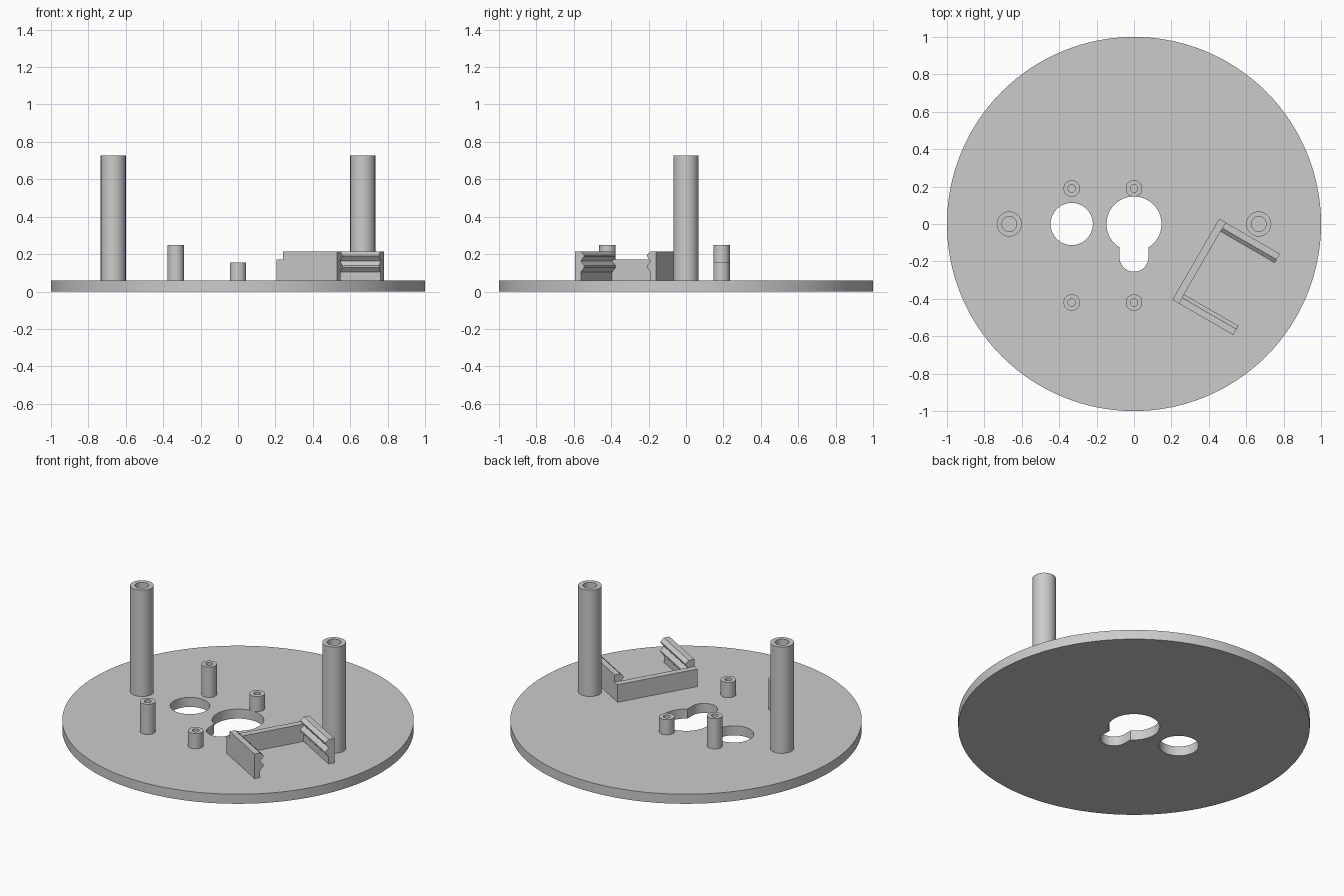
import bpy, bmesh, math
from mathutils import Matrix, Vector

cube = bpy.data.objects.get("Cube")
if cube:
    bpy.data.objects.remove(cube, do_unlink=True)

GREY = (0.6, 0.6, 0.6, 1)
mat = bpy.data.materials.new("plain grey")
mat.use_nodes = True
mat.diffuse_color = GREY
bsdf = next(n for n in mat.node_tree.nodes if n.type == 'BSDF_PRINCIPLED')
bsdf.inputs["Base Color"].default_value = GREY

THICK = 0.06   # plate thickness
SINK = 0.01    # how far parts reach into the plate


def finish(obj, smooth=False):
    obj.data.materials.clear()
    obj.data.materials.append(mat)
    bpy.ops.object.select_all(action='DESELECT')
    obj.select_set(True)
    bpy.context.view_layer.objects.active = obj
    if smooth:
        bpy.ops.object.shade_smooth_by_angle(angle=math.radians(30))
    return obj


def mesh_object(name, bm, smooth=False):
    bmesh.ops.remove_doubles(bm, verts=bm.verts, dist=0.0001)
    bmesh.ops.recalc_face_normals(bm, faces=bm.faces)
    me = bpy.data.meshes.new(name)
    bm.to_mesh(me)
    bm.free()
    obj = bpy.data.objects.new(name, me)
    bpy.context.collection.objects.link(obj)
    return finish(obj, smooth)


def arc(cx, cy, r, start, end, steps):
    angles = [math.radians(start + (end - start) * i / steps) for i in range(steps + 1)]
    return [(cx + r * math.cos(a), cy + r * math.sin(a)) for a in angles]


def circle(cx, cy, r, steps):
    return arc(cx, cy, r, 0, 360, steps)[:-1]


# Base plate: filled outline with a round hole and a keyhole
BIG_R, SLOT_R, SLOT_Y = 0.147, 0.078, -0.177
meet = math.degrees(math.acos(SLOT_R / BIG_R))
keyhole = arc(0, 0, BIG_R, -meet, 180 + meet, 48) + arc(0, SLOT_Y, SLOT_R, 180, 360, 24)

curve = bpy.data.curves.new("plate_outline", 'CURVE')
curve.dimensions = '2D'
curve.fill_mode = 'BOTH'
curve.extrude = THICK / 2
for outline in (circle(0, 0, 1, 128), circle(-0.333, 0, 0.113, 48), keyhole):
    spline = curve.splines.new('POLY')
    spline.points.add(len(outline) - 1)
    for point, (x, y) in zip(spline.points, outline):
        point.co = (x, y, THICK / 2, 1)
    spline.use_cyclic_u = True
outline_obj = bpy.data.objects.new("plate_outline", curve)
bpy.context.collection.objects.link(outline_obj)
bpy.context.view_layer.update()
flat = bpy.data.meshes.new_from_object(
    outline_obj.evaluated_get(bpy.context.evaluated_depsgraph_get()))
bpy.data.objects.remove(outline_obj, do_unlink=True)
bm = bmesh.new()
bm.from_mesh(flat)
bpy.data.meshes.remove(flat)
# Keep the plate standing on the ground
low = min(v.co.z for v in bm.verts)
bmesh.ops.translate(bm, verts=bm.verts, vec=(0, 0, -low))
mesh_object("base_plate", bm, smooth=True)


# Hollow posts: a rectangular section spun round the post axis
def tube(name, x, y, r, bore, top):
    bm = bmesh.new()
    low = THICK - SINK
    section = [(r, low), (r, top), (bore, top), (bore, low)]
    verts = [bm.verts.new((a, 0, z)) for a, z in section]
    edges = [bm.edges.new((verts[i], verts[(i + 1) % 4])) for i in range(4)]
    bmesh.ops.spin(bm, geom=verts + edges, cent=(0, 0, 0), axis=(0, 0, 1),
                   angle=math.tau, steps=48)
    obj = mesh_object(name, bm, smooth=True)
    obj.location = (x, y, 0)


for side, x in (("left", 0.667), ("right", -0.667)):
    tube(f"tall_post_{side}", x, 0, 0.067, 0.04, 0.727)
for end, y in (("back", 0.19), ("front", -0.42)):
    tube(f"standoff_long_{end}", -0.333, y, 0.044, 0.02, 0.25)
    tube(f"standoff_short_{end}", 0, y, 0.044, 0.02, 0.155)

# Angled bracket: local x runs away from the wall, local y along it
WALL_T, WALL_LEN, ARM_END = 0.04, 0.5, 0.376
frame = Matrix.Translation((0.205, -0.405, 0)) @ Matrix.Rotation(math.radians(-30), 4, 'Z')


def prism(name, section, start, end):
    """Extrude a (local y, z) section along local x."""
    bm = bmesh.new()
    face = bm.faces.new([bm.verts.new((start, y, z)) for y, z in section])
    new = bmesh.ops.extrude_face_region(bm, geom=[face])["geom"]
    moved = [g for g in new if isinstance(g, bmesh.types.BMVert)]
    bmesh.ops.translate(bm, verts=moved, vec=Vector((end - start, 0, 0)))
    mesh_object(name, bm).matrix_world = frame


base = THICK - SINK
prism("bracket_wall", [(0, base), (WALL_LEN, base), (WALL_LEN, 0.17), (0, 0.17)], 0, WALL_T)

# Arms with two gripping ridges on their inner sides
thin, ridge = 0.035, 0.056
grip = [(0, base), (thin, base), (thin, 0.104), (ridge, 0.128), (ridge, 0.138),
        (thin, 0.162), (ridge, 0.188), (ridge, 0.196), (thin, 0.215), (0, 0.215)]
prism("bracket_arm_front", grip, WALL_T, ARM_END)
prism("bracket_arm_back", [(WALL_LEN - y, z) for y, z in grip], WALL_T, ARM_END)
